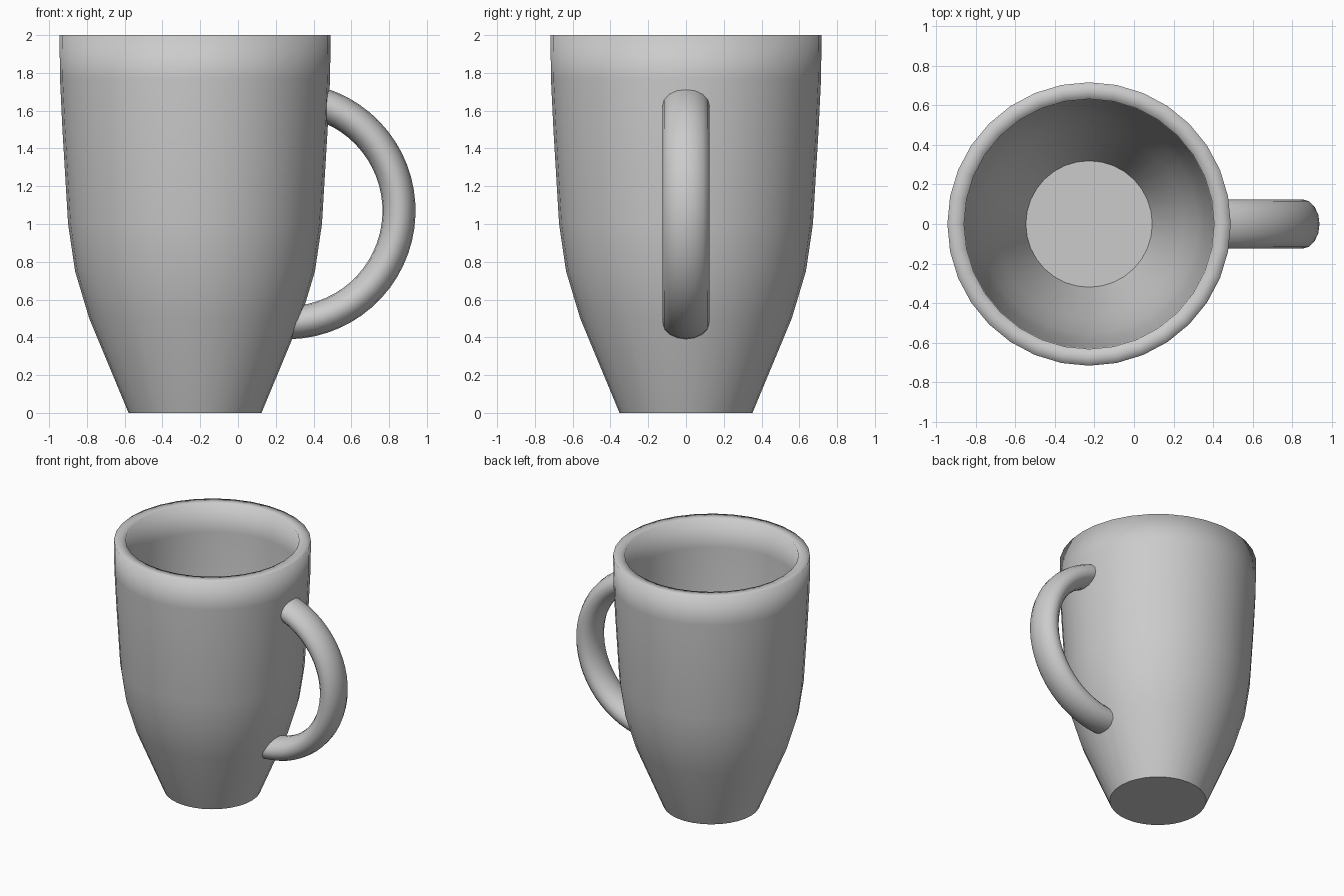
import bpy, bmesh
from math import sin, cos, pi, radians

if "Cube" in bpy.data.objects:
    bpy.data.objects.remove(bpy.data.objects["Cube"])

CX = -0.2275  # axis of the cup


def make_object(name, bm):
    bmesh.ops.recalc_face_normals(bm, faces=bm.faces[:])
    for f in bm.faces:
        f.smooth = True
    # crisp edges around flat caps
    for f in bm.faces:
        if len(f.verts) > 4:
            for e in f.edges:
                e.smooth = False
    me = bpy.data.meshes.new(name)
    bm.to_mesh(me)
    bm.free()
    ob = bpy.data.objects.new(name, me)
    bpy.context.collection.objects.link(ob)
    return ob


def loft(name, rings):
    """Skin a list of closed point rings and cap both ends."""
    bm = bmesh.new()
    loops = [[bm.verts.new(p) for p in ring] for ring in rings]
    n = len(loops[0])
    for a, b in zip(loops, loops[1:]):
        for i in range(n):
            j = (i + 1) % n
            bm.faces.new((a[i], a[j], b[j], b[i]))
    bm.faces.new(loops[0])
    bm.faces.new(loops[-1])
    return make_object(name, bm)


# Cup body: outer wall up, over the rim, inner wall down to the floor
outer = [(0.352, 0), (0.56, 0.5), (0.635, 0.75), (0.672, 1.0),
         (0.702, 1.5), (0.715, 1.77), (0.7175, 2.0)]
inner = [(0.633, 2.0), (0.631, 1.77), (0.618, 1.5), (0.588, 1.01),
         (0.553, 0.77), (0.481, 0.53), (0.32, 0.08)]
profile = outer + [(0.675, 2.0)] + inner
SEG = 32
loft("cup_body", [[(CX + r * cos(2 * pi * i / SEG), r * sin(2 * pi * i / SEG), z)
                   for i in range(SEG)] for r, z in profile])

# Handle: oval section swept along an arc, ends buried in the wall
HX, HZ, R, RAD, HALF_W = 0.26, 1.07, 0.5925, 0.0875, 0.125
STEPS, SIDES = 28, 16
rings = []
for k in range(STEPS + 1):
    a = radians(-89 + 162 * k / STEPS)
    ring = []
    for i in range(SIDES):
        t = 2 * pi * i / SIDES
        d = R + RAD * cos(t)
        ring.append((HX + d * cos(a), HALF_W * sin(t), HZ + d * sin(a)))
    rings.append(ring)
loft("handle", rings)
